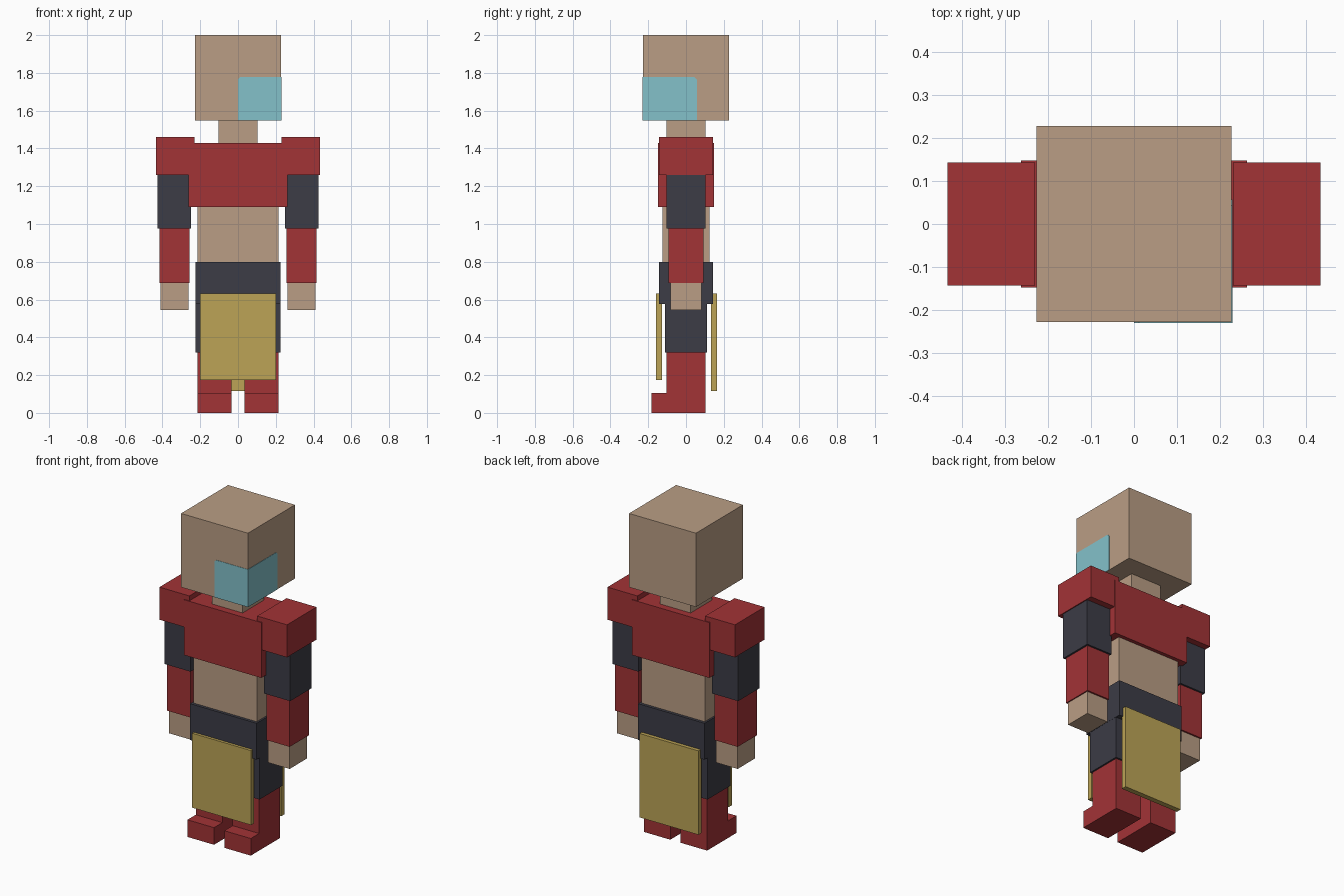
import bpy
import bmesh

if "Cube" in bpy.data.objects:
    bpy.data.objects.remove(bpy.data.objects["Cube"], do_unlink=True)


def linear(c):
    c /= 255
    return c / 12.92 if c <= 0.04045 else ((c + 0.055) / 1.055) ** 2.4


def material(name, r, g, b):
    m = bpy.data.materials.new(name)
    color = (linear(r), linear(g), linear(b), 1)
    m.use_nodes = True
    m.diffuse_color = color
    bsdf = next(n for n in m.node_tree.nodes if n.type == 'BSDF_PRINCIPLED')
    bsdf.inputs["Base Color"].default_value = color
    bsdf.inputs["Roughness"].default_value = 0.9
    return m


skin = material("tan skin", 186, 158, 133)
red = material("red cloth", 162, 51, 54)
dark = material("charcoal cloth", 60, 60, 70)
gold = material("gold cloth", 188, 164, 86)
cyan = material("cyan paint", 131, 193, 202)


def finish(name, bm, mat):
    bmesh.ops.recalc_face_normals(bm, faces=bm.faces)
    mesh = bpy.data.meshes.new(name)
    bm.to_mesh(mesh)
    bm.free()
    mesh.materials.append(mat)
    obj = bpy.data.objects.new(name, mesh)
    bpy.context.collection.objects.link(obj)


def box(name, mat, xs, ys, zs):
    """Box spanning the given (low, high) ranges."""
    bm = bmesh.new()
    bmesh.ops.create_cube(bm, size=1)
    for v in bm.verts:
        v.co = [r[0] if c < 0 else r[1] for c, r in zip(v.co, (xs, ys, zs))]
    finish(name, bm, mat)


def extrusion(name, mat, profile, place, depth):
    """Extrude a flat profile, placed in space by a function, along depth."""
    bm = bmesh.new()
    face = bm.faces.new([bm.verts.new(place(a, b)) for a, b in profile])
    new = bmesh.ops.extrude_face_region(bm, geom=[face])["geom"]
    verts = [g for g in new if isinstance(g, bmesh.types.BMVert)]
    bmesh.ops.translate(bm, verts=verts, vec=depth)
    finish(name, bm, mat)


def sym(w):
    return (-w, w)


# Head and body
box("head", skin, sym(0.227), sym(0.228), (1.547, 2.0))
box("neck", skin, sym(0.104), sym(0.104), (1.42, 1.55))
box("chest", red, sym(0.262), sym(0.148), (1.09, 1.43))
box("belly", skin, sym(0.215), sym(0.125), (0.79, 1.10))
box("hips", dark, sym(0.226), sym(0.143), (0.577, 0.80))

# Loincloth flaps
box("front_flap", gold, sym(0.2), (-0.16, -0.128), (0.175, 0.632))
box("back_flap", gold, sym(0.2), (0.133, 0.165), (0.117, 0.632))

# Painted patch wrapping the lower front corner of the head
front_patch = [(0, 1.547), (0.229, 1.547), (0.229, 1.778), (0.012, 1.778), (0, 1.766)]
side_patch = [(-0.23, 1.547), (0.057, 1.547), (0.057, 1.764), (0.043, 1.778), (-0.23, 1.778)]
extrusion("front_face_paint", cyan, front_patch, lambda a, z: (a, -0.23, z), (0, 0.003, 0))
extrusion("side_face_paint", cyan, side_patch, lambda a, z: (0.229, a, z), (-0.003, 0, 0))

# Limbs: (name, material, inner x, outer x, half depth, bottom, top)
limbs = [
    ("shoulder", red, 0.23, 0.433, 0.143, 1.26, 1.46),
    ("upper_arm", dark, 0.25, 0.427, 0.104, 0.975, 1.27),
    ("forearm", red, 0.258, 0.416, 0.093, 0.687, 0.98),
    ("hand", skin, 0.262, 0.409, 0.083, 0.546, 0.69),
    ("thigh", dark, 0.022, 0.225, 0.112, 0.32, 0.59),
]
# Lower leg and foot seen from the side
boot = [(-0.183, 0), (0.102, 0), (0.102, 0.325), (-0.102, 0.325), (-0.102, 0.105), (-0.183, 0.105)]
for side, s in (("left", 1), ("right", -1)):
    for part, mat, inner, outer, depth, low, high in limbs:
        box(f"{side}_{part}", mat, sorted((s * inner, s * outer)), sym(depth), (low, high))
    extrusion(f"{side}_boot", red, boot, lambda y, z: (s * 0.035, y, z), (s * 0.18, 0, 0))
